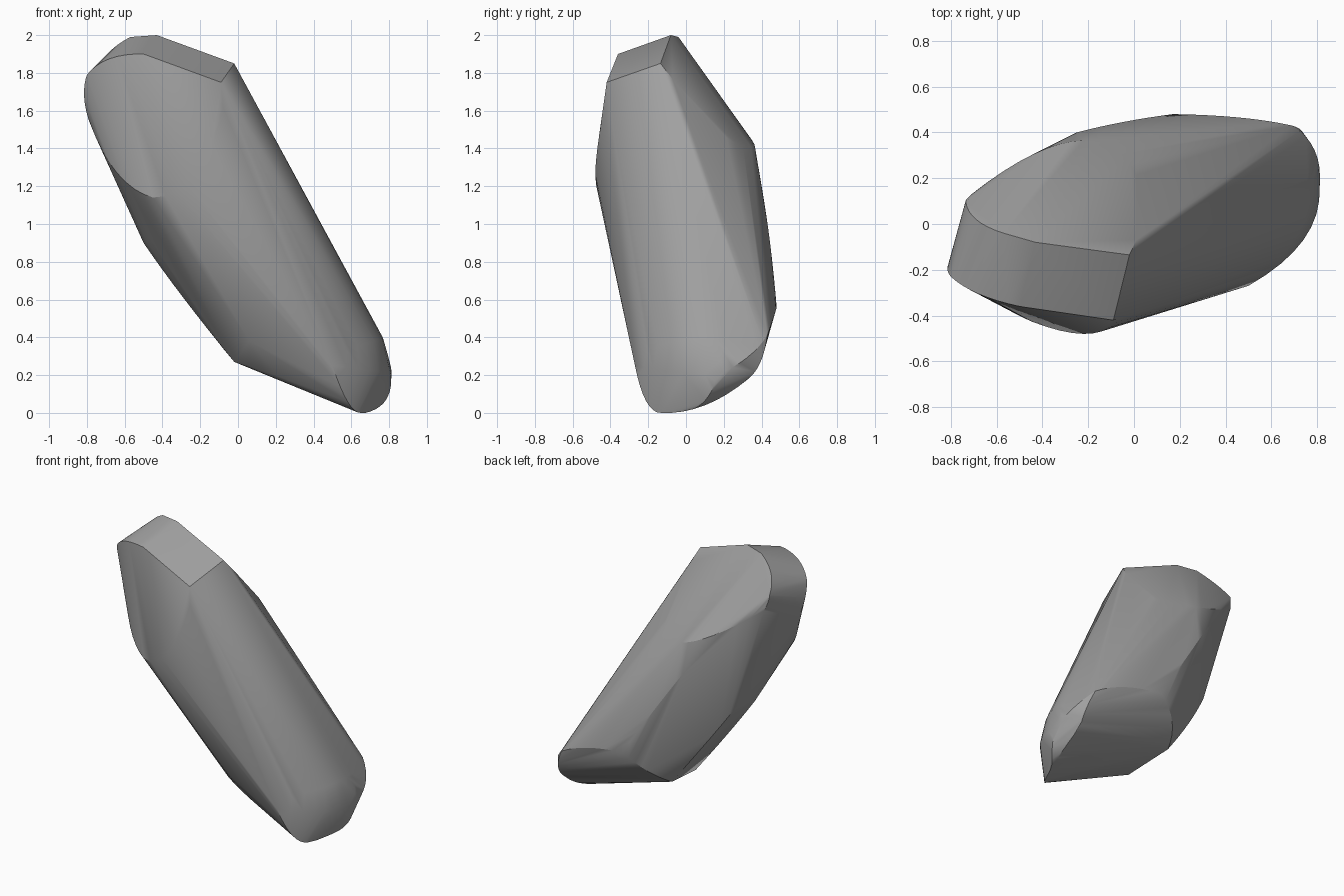
import bpy, bmesh, math
from mathutils import Vector

cube = bpy.data.objects.get("Cube")
if cube:
    bpy.data.objects.remove(cube, do_unlink=True)


def make_material(name, colour):
    material = bpy.data.materials.new(name)
    material.use_nodes = True
    material.diffuse_color = colour
    material.node_tree.nodes["Principled BSDF"].inputs["Base Color"].default_value = colour
    return material


def arc(start, middle, end, steps=8):
    """Quadratic curve that passes through three points."""
    a, m, b = Vector(start), Vector(middle), Vector(end)
    control = m * 2 - (a + b) / 2
    points = []
    for i in range(steps + 1):
        t = i / steps
        points.append(a * (1 - t) ** 2 + control * 2 * t * (1 - t) + b * t ** 2)
    return points


def convex_solid(name, points, material):
    """Wrap the tightest convex skin around the guide points."""
    bm = bmesh.new()
    for point in points:
        bm.verts.new(point)
    bmesh.ops.remove_doubles(bm, verts=bm.verts, dist=0.002)
    hull = bmesh.ops.convex_hull(bm, input=bm.verts)
    spare = {v for v in hull["geom_interior"] + hull["geom_unused"]
             if isinstance(v, bmesh.types.BMVert)}
    bmesh.ops.delete(bm, geom=list(spare), context="VERTS")
    bmesh.ops.dissolve_limit(bm, angle_limit=math.radians(1),
                             verts=bm.verts, edges=bm.edges)
    bmesh.ops.recalc_face_normals(bm, faces=bm.faces)
    mesh = bpy.data.meshes.new(name)
    bm.to_mesh(mesh)
    bm.free()
    mesh.materials.append(material)
    obj = bpy.data.objects.new(name, mesh)
    bpy.context.collection.objects.link(obj)
    return obj


# Shared corners of the ground facets
top_back = (-.02, -.135, 1.85)
top_front = (-.09, -.42, 1.75)
brow_front = (-.5, -.36, 1.9)
brow_back = (-.43, -.08, 2)
peak = (-.57, -.04, 1.99)
shoulder_front = (-.8, -.23, 1.79)
shoulder_back = (-.735, .1, 1.79)
cheek = (-.79, -.15, 1.55)
chin = (-.45, -.425, 1.14)
nape = (-.22, .365, 1.41)
heel = (-.07, .26, .33)
heel_front = (-.02, -.08, .27)
tip = (.65, -.13, 0)
toe_front = (.5, -.27, .25)
toe_side = (.81, .16, .2)
toe_back = (.73, .33, .18)
toe_top = (.69, .43, .41)
belly = (-.5, -.07, .9)
spine = (.17, .48, .56)

guides = [top_back, top_front, brow_back, (.01, -.07, 1.765), (.06, -.22, .38)]

# Slanted cap at the top
guides += arc(brow_front, (-.68, -.305, 1.875), shoulder_front)
guides += arc(peak, (-.69, .02, 1.9), shoulder_back)

# Front and back flats
guides += arc(shoulder_front, (-.815, -.19, 1.68), cheek)
guides += arc((-.08, -.43, 1.62), (-.22, -.48, 1.26), chin)
guides += arc(chin, (-.64, -.31, 1.27), cheek)
guides += arc(shoulder_back, (-.73, .11, 1.74), (-.71, .13, 1.68))
guides += arc((-.71, .13, 1.68), (-.44, .305, 1.5), nape)
guides += arc(nape, (-.04, .28, 1.42), (.01, .19, 1.48))

# Long rounded sides
guides += arc((-.25, .4, 1.2), (-.05, .445, .9), spine)
guides += arc(heel_front, (-.29, -.06, .61), belly)
guides += arc(heel, (-.29, .21, .63), (-.49, .12, .93))
guides += arc(belly, (-.42, -.27, .96), (-.28, -.42, 1.08))

# Back undercut rim
guides += arc(heel, (.02, .41, .44), spine)
guides += arc(spine, (.46, .465, .51), toe_top)

# Rounded lower end
guides += arc(toe_front, (.58, -.21, .06), tip)
guides += arc(heel_front, (.3, -.16, .16), tip)
guides += arc(toe_front, (.74, -.07, .22), toe_side)
guides += arc((.5, -.26, .32), (.72, -.04, .38), (.76, .2, .4))
guides += arc((.76, .2, .4), (.795, .19, .3), toe_side)
guides += arc(toe_side, (.795, .12, .09), (.73, .04, .02))
guides += arc(tip, (.73, .1, .04), toe_back)
guides += arc(toe_side, (.79, .32, .29), toe_top)
guides += arc(toe_back, (.74, .395, .27), toe_top)

stone = make_material("stone grey", (.35, .35, .35, 1))
body = convex_solid("stone_body", guides, stone)

# Soft curves with crisp facet borders
bpy.ops.object.select_all(action="DESELECT")
body.select_set(True)
bpy.context.view_layer.objects.active = body
bpy.ops.object.shade_smooth_by_angle(angle=math.radians(24))
